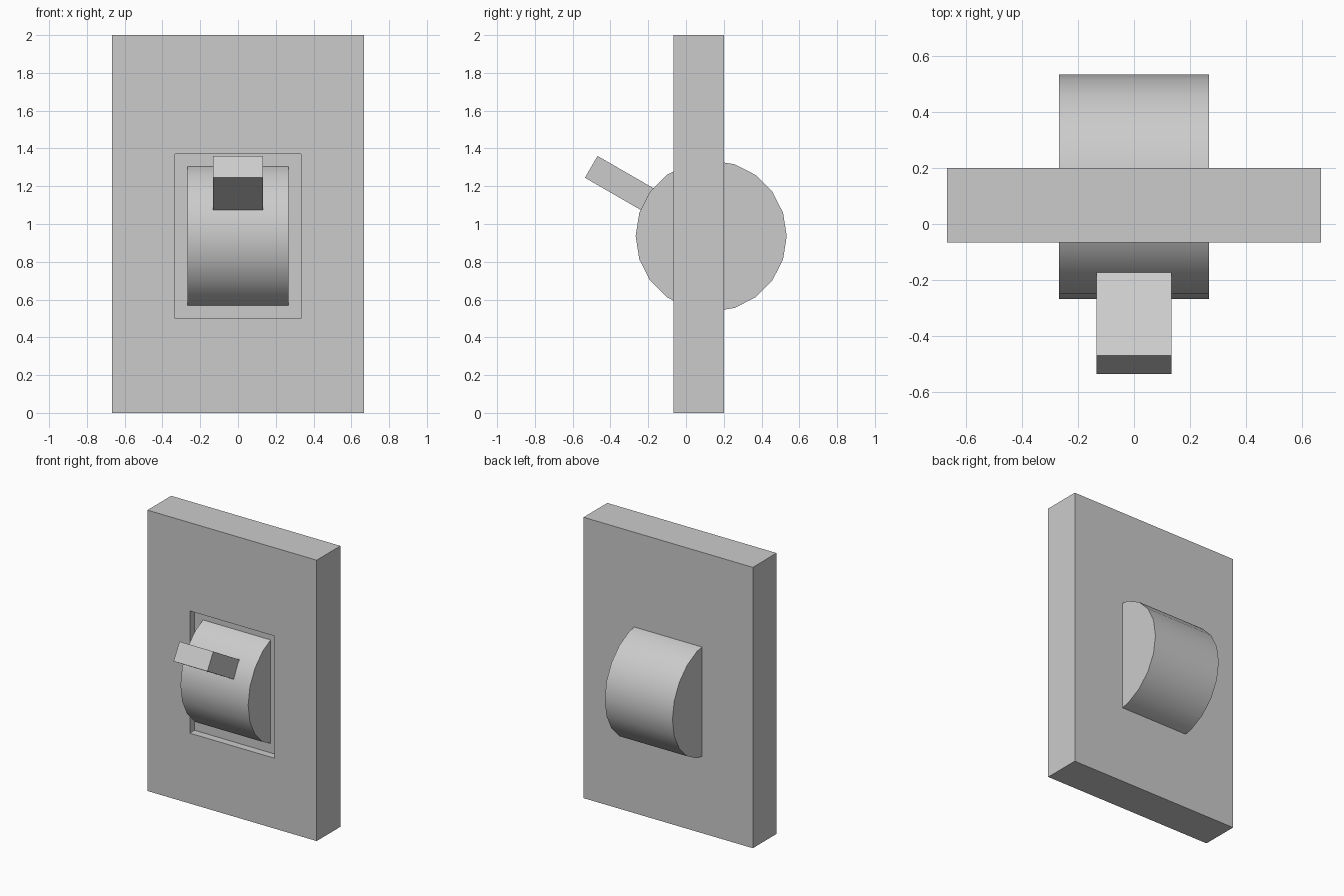
import bpy
import bmesh
from math import radians, pi
from mathutils import Matrix, Vector

cube = bpy.data.objects.get("Cube")
if cube:
    bpy.data.objects.remove(cube, do_unlink=True)

grey = bpy.data.materials.new("plain grey")
grey.use_nodes = True
grey.diffuse_color = (0.6, 0.6, 0.6, 1)
grey.node_tree.nodes["Principled BSDF"].inputs["Base Color"].default_value = (0.6, 0.6, 0.6, 1)

U = 2 / 15                           # module that all sizes follow
PIVOT = Vector((0, U, 0.936))        # axis of the drum


def finish(name, bm, smooth=False):
    bmesh.ops.recalc_face_normals(bm, faces=bm.faces)
    mesh = bpy.data.meshes.new(name)
    bm.to_mesh(mesh)
    bm.free()
    mesh.materials.append(grey)
    obj = bpy.data.objects.new(name, mesh)
    bpy.context.collection.objects.link(obj)
    if smooth:
        bpy.ops.object.select_all(action='DESELECT')
        obj.select_set(True)
        bpy.context.view_layer.objects.active = obj
        bpy.ops.object.shade_smooth_by_angle(angle=radians(30))
    return obj


def box(size, matrix):
    bm = bmesh.new()
    bmesh.ops.create_cube(bm, size=1, matrix=matrix @ Matrix.Diagonal((*size, 1)))
    return bm


# Wall plate with a shallow rectangular pocket in its front
bm = box((10 * U, 2 * U, 2), Matrix.Translation((0, U / 2, 1)))
bm.normal_update()
front = min(bm.faces, key=lambda f: f.calc_center_median().y)
bmesh.ops.inset_region(bm, faces=[front], thickness=U)
for v in front.verts:
    v.co.x = 2.5 * U if v.co.x > 0 else -2.5 * U
    v.co.z = PIVOT.z + (0.435 if v.co.z > 1 else -0.435)
pocket = bmesh.ops.extrude_discrete_faces(bm, faces=[front])["faces"][0]
bmesh.ops.translate(bm, verts=pocket.verts, vec=(0, 0.4 * U, 0))
finish("wall_plate", bm)

# Drum running through the plate
bm = bmesh.new()
bmesh.ops.create_cone(bm, cap_ends=True, segments=20, radius1=3 * U, radius2=3 * U,
                      depth=4 * U,
                      matrix=Matrix.Translation(PIVOT) @ Matrix.Rotation(pi / 2, 4, 'Y'))
finish("switch_drum", bm, smooth=True)

# Lever pointing outward from the drum axis, tilted upward
tilt = Matrix.Translation(PIVOT) @ Matrix.Rotation(radians(-30), 4, 'X')
finish("lever", box((2 * U, 3.5 * U, U), tilt @ Matrix.Translation((0, -3.75 * U, 0))))
